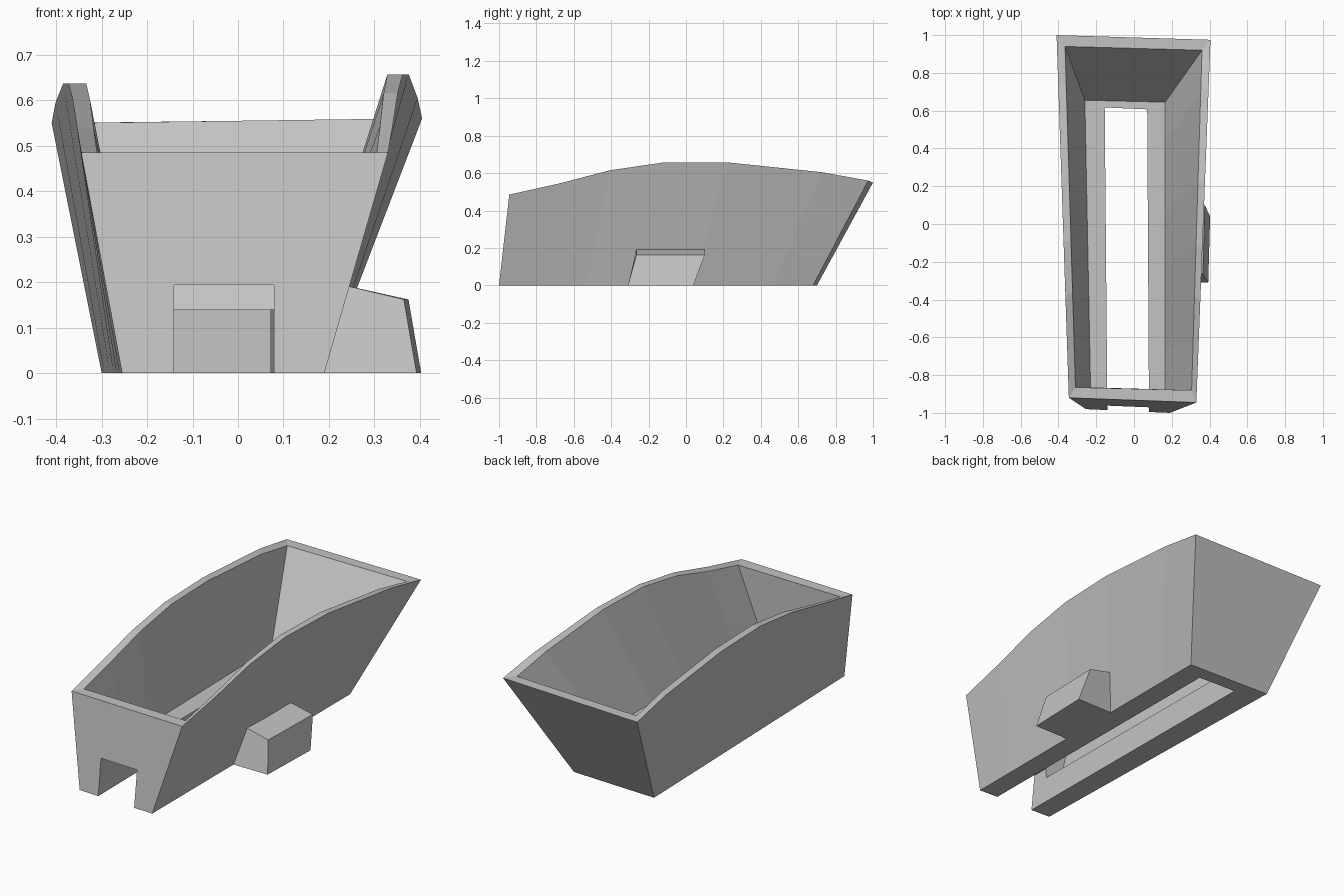
import bpy
import bmesh
from mathutils import Vector

default = bpy.data.objects.get("Cube")
if default:
    bpy.data.objects.remove(default, do_unlink=True)

grey = bpy.data.materials.new("plain grey")
grey.use_nodes = True
colour = (0.55, 0.55, 0.55, 1)
grey.diffuse_color = colour
grey.node_tree.nodes["Principled BSDF"].inputs["Base Color"].default_value = colour


def make_object(name, rings):
    """Skin a stack of equal-length point rings and cap both ends."""
    bm = bmesh.new()
    loops = [[bm.verts.new(p) for p in ring] for ring in rings]
    n = len(loops[0])
    for a, b in zip(loops, loops[1:]):
        for i in range(n):
            j = (i + 1) % n
            bm.faces.new((a[i], a[j], b[j], b[i]))
    bm.faces.new(loops[0][::-1])
    bm.faces.new(loops[-1])
    bmesh.ops.recalc_face_normals(bm, faces=bm.faces)
    mesh = bpy.data.meshes.new(name)
    bm.to_mesh(mesh)
    bm.free()
    mesh.materials.append(grey)
    obj = bpy.data.objects.new(name, mesh)
    bpy.context.collection.objects.link(obj)
    return obj


# Stations along each side: fraction of length, arched rim height
STATIONS = [0, 0.14, 0.28, 0.43, 0.61, 0.87, 1]
RIM_RIGHT = [0.485, 0.545, 0.615, 0.657, 0.657, 0.605, 0.56]
RIM_LEFT = [0.485, 0.54, 0.6, 0.637, 0.637, 0.595, 0.55]
FLOOR = 0.14


def ring(right, left, z=None):
    """Closed ring: up one straight side, back down the other."""
    points = []
    for side, heights, order in ((right, RIM_RIGHT, 1), (left, RIM_LEFT, -1)):
        front, back = Vector(side[0]), Vector(side[1])
        for t, h in list(zip(STATIONS, heights))[::order]:
            p = front.lerp(back, t)
            points.append((p.x, p.y, h if z is None else z))
    return points


# Tapered trough body: outer base, outer rim, inner rim, inner floor
body = make_object("trough_body", [
    ring([(0.19, -1.0), (0.19, 0.68)], [(-0.255, -0.98), (-0.30, 0.70)], 0),
    ring([(0.33, -0.945), (0.405, 0.975)], [(-0.345, -0.92), (-0.41, 1.0)]),
    ring([(0.305, -0.88), (0.36, 0.92)], [(-0.31, -0.865), (-0.365, 0.94)]),
    ring([(0.165, -0.88), (0.165, 0.645)], [(-0.23, -0.865), (-0.26, 0.655)], FLOOR),
])

# Floor slot that also opens a notch through the front wall
slot_plan = [(-0.14, -1.1), (0.08, -1.1), (0.07, 0.607), (-0.155, 0.617)]
cutter = make_object("slot_cutter", [[(x, y, z) for x, y in slot_plan] for z in (-0.1, 0.194)])
cutter.hide_render = True
cutter.hide_viewport = True
cutter.display_type = 'WIRE'
cut = body.modifiers.new("floor_slot", 'BOOLEAN')
cut.operation = 'DIFFERENCE'
cut.solver = 'EXACT'
cut.object = cutter

# Slanted block on one side wall
make_object("side_block", [
    [(0.175, -0.31, 0), (0.393, -0.31, 0), (0.365, -0.265, 0.162), (0.235, -0.265, 0.193)],
    [(0.175, 0.04, 0), (0.403, 0.04, 0), (0.375, 0.10, 0.162), (0.235, 0.10, 0.193)],
])
